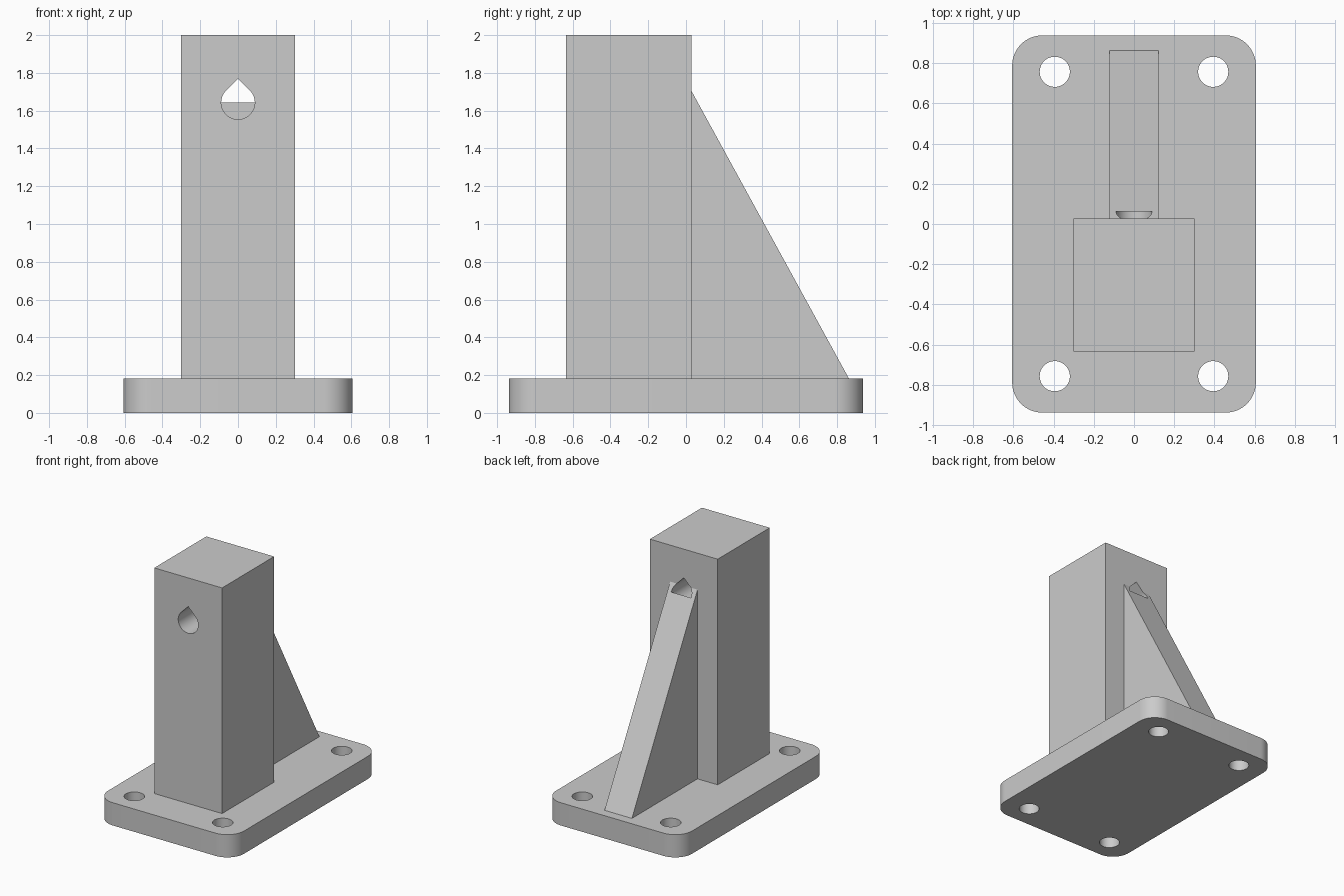
import bpy, bmesh
from math import cos, sin, pi, radians
from mathutils import Vector

cube = bpy.data.objects.get("Cube")
if cube:
    bpy.data.objects.remove(cube, do_unlink=True)

# Main dimensions
BASE_X, BASE_Y, BASE_H = 0.606, 0.938, 0.183
POST_X, POST_FRONT, POST_BACK, TOP = 0.302, -0.634, 0.028, 2.0
RIB_X, RIB_END, RIB_TOP = 0.122, 0.862, 1.706
BORE_Z, BORE_R, BORE_END = 1.643, 0.089, 0.062

grey = bpy.data.materials.new("plain grey")
grey.use_nodes = True
grey.diffuse_color = (0.6, 0.6, 0.6, 1)
grey.node_tree.nodes["Principled BSDF"].inputs["Base Color"].default_value = grey.diffuse_color


def arc(cx, cy, r, start, end, n):
    """Points along an arc, angles in degrees."""
    steps = [radians(start + (end - start) * i / n) for i in range(n + 1)]
    return [(cx + r * cos(a), cy + r * sin(a)) for a in steps]


def prism(name, outline, place, sweep):
    """Extrude a flat outline, mapped into space by place, along sweep."""
    bm = bmesh.new()
    face = bm.faces.new([bm.verts.new(place(u, v)) for u, v in outline])
    top = bmesh.ops.extrude_face_region(bm, geom=[face])["geom"]
    moved = [g for g in top if isinstance(g, bmesh.types.BMVert)]
    bmesh.ops.translate(bm, verts=moved, vec=Vector(sweep))
    bmesh.ops.recalc_face_normals(bm, faces=bm.faces)
    mesh = bpy.data.meshes.new(name)
    bm.to_mesh(mesh)
    bm.free()
    mesh.materials.append(grey)
    obj = bpy.data.objects.new(name, mesh)
    bpy.context.collection.objects.link(obj)
    return obj


def activate(obj):
    bpy.ops.object.select_all(action="DESELECT")
    obj.select_set(True)
    bpy.context.view_layer.objects.active = obj


def cut(obj, cutter):
    activate(obj)
    mod = obj.modifiers.new("cut", "BOOLEAN")
    mod.operation, mod.solver, mod.object = "DIFFERENCE", "EXACT", cutter
    bpy.ops.object.modifier_apply(modifier=mod.name)


# Base plate with rounded corners
r = 0.15
outline = []
for sx, sy, start in ((1, 1, 0), (-1, 1, 90), (-1, -1, 180), (1, -1, 270)):
    outline += arc(sx * (BASE_X - r), sy * (BASE_Y - r), r, start, start + 90, 16)
base = prism("base_plate", outline, lambda u, v: (u, v, 0), (0, 0, BASE_H))

# Four bolt holes
for sx in (-1, 1):
    for sy in (-1, 1):
        circle = arc(sx * 0.394, sy * 0.757, 0.075, 0, 360, 48)[:-1]
        drill = prism("bolt_hole_cutter", circle, lambda u, v: (u, v, -0.1), (0, 0, 0.5))
        cut(base, drill)
        bpy.data.objects.remove(drill, do_unlink=True)

# Square post
post = prism("post", [(-POST_X, POST_FRONT), (POST_X, POST_FRONT),
                      (POST_X, POST_BACK), (-POST_X, POST_BACK)],
             lambda u, v: (u, v, BASE_H), (0, 0, TOP - BASE_H))

# Sloping rib behind the post
rib = prism("support_rib", [(POST_BACK, BASE_H), (RIB_END, BASE_H), (POST_BACK, RIB_TOP)],
            lambda u, v: (-RIB_X, u, v), (2 * RIB_X, 0, 0))

# Teardrop bore through the post, ending just inside the rib
teardrop = arc(0, BORE_Z, BORE_R, 135, 405, 48) + [(0, BORE_Z + BORE_R * 2 ** 0.5)]
bore = prism("bore_cutter", teardrop, lambda u, v: (u, -0.8, v), (0, BORE_END + 0.8, 0))
for part in (post, rib):
    cut(part, bore)
bpy.data.objects.remove(bore, do_unlink=True)

for part in (base, post, rib):
    activate(part)
    bpy.ops.object.shade_smooth_by_angle(angle=radians(30))
